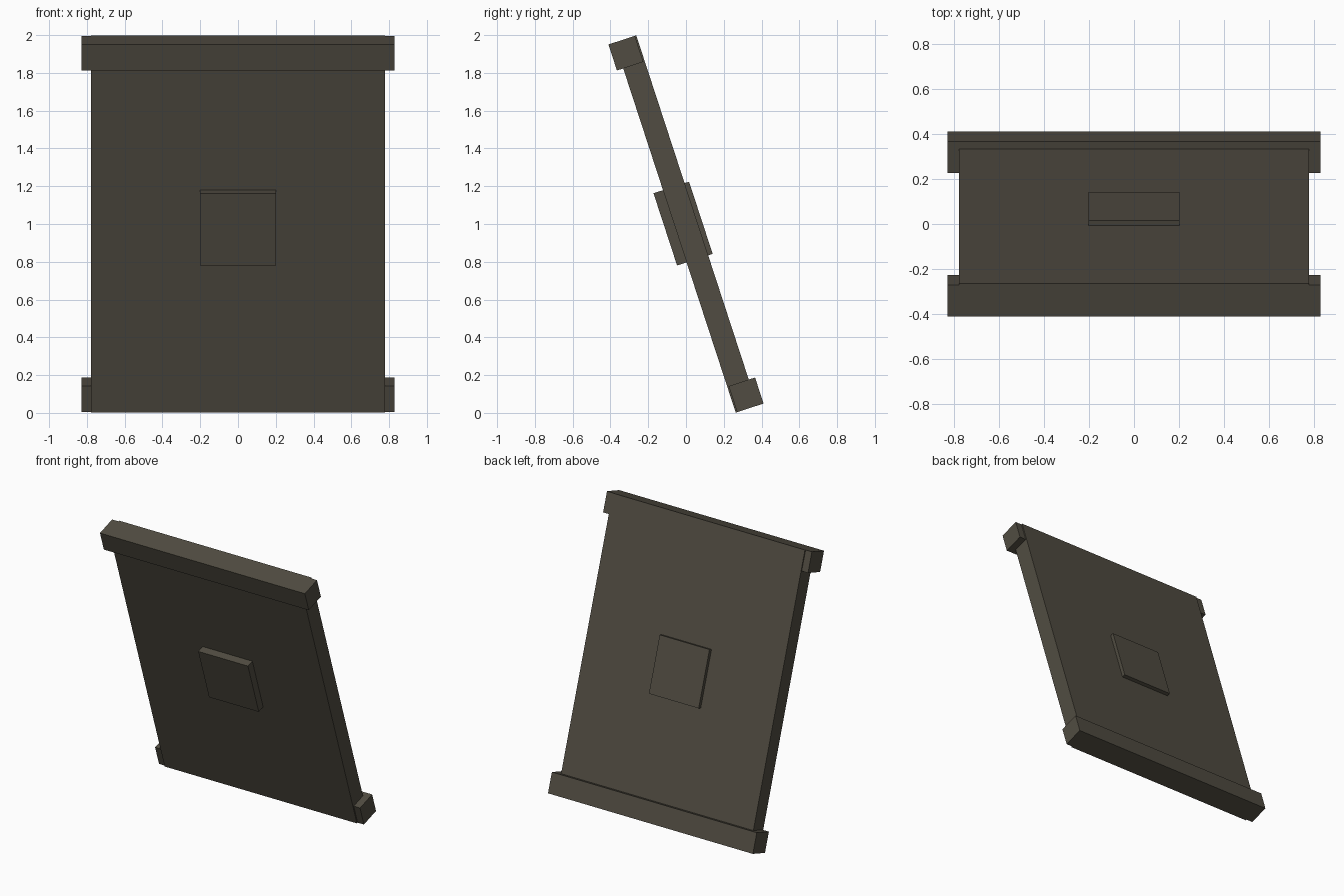
import bpy
import bmesh
import math
from mathutils import Matrix, Vector

cube = bpy.data.objects.get("Cube")
if cube:
    bpy.data.objects.remove(cube, do_unlink=True)

# One dark olive-brown material
dark = bpy.data.materials.new("dark_olive_brown")
colour = (0.082, 0.073, 0.054, 1.0)
dark.use_nodes = True
dark.diffuse_color = colour
dark.node_tree.nodes["Principled BSDF"].inputs["Base Color"].default_value = colour

# Parts are laid out upright around the centre, then leaned towards the front
LEAN = Matrix.Translation((0, 0, 1)) @ Matrix.Rotation(math.radians(18.1), 4, "X")
HALF_HEIGHT = 1.031


def box(name, half_width, y_range, z_range):
    low = Vector((-half_width, y_range[0], z_range[0]))
    high = Vector((half_width, y_range[1], z_range[1]))
    bm = bmesh.new()
    bmesh.ops.create_cube(bm, size=1)
    bmesh.ops.scale(bm, vec=high - low, verts=bm.verts)
    bmesh.ops.translate(bm, vec=(low + high) / 2, verts=bm.verts)
    bm.transform(LEAN)
    mesh = bpy.data.meshes.new(name)
    bm.to_mesh(mesh)
    bm.free()
    mesh.materials.append(dark)
    obj = bpy.data.objects.new(name, mesh)
    bpy.context.collection.objects.link(obj)
    return obj


# Main slab
box("panel", 0.777, (-0.06, 0.06), (-HALF_HEIGHT, HALF_HEIGHT))

# Rails: the top one stands proud in front, the bottom one behind
box("top_rail", 0.828, (-0.095, 0.052), (0.886, HALF_HEIGHT))
box("bottom_rail", 0.828, (-0.052, 0.095), (-HALF_HEIGHT, -0.886))

# Square block through the middle
box("centre_block", 0.201, (-0.113, 0.085), (-0.194, 0.208))
